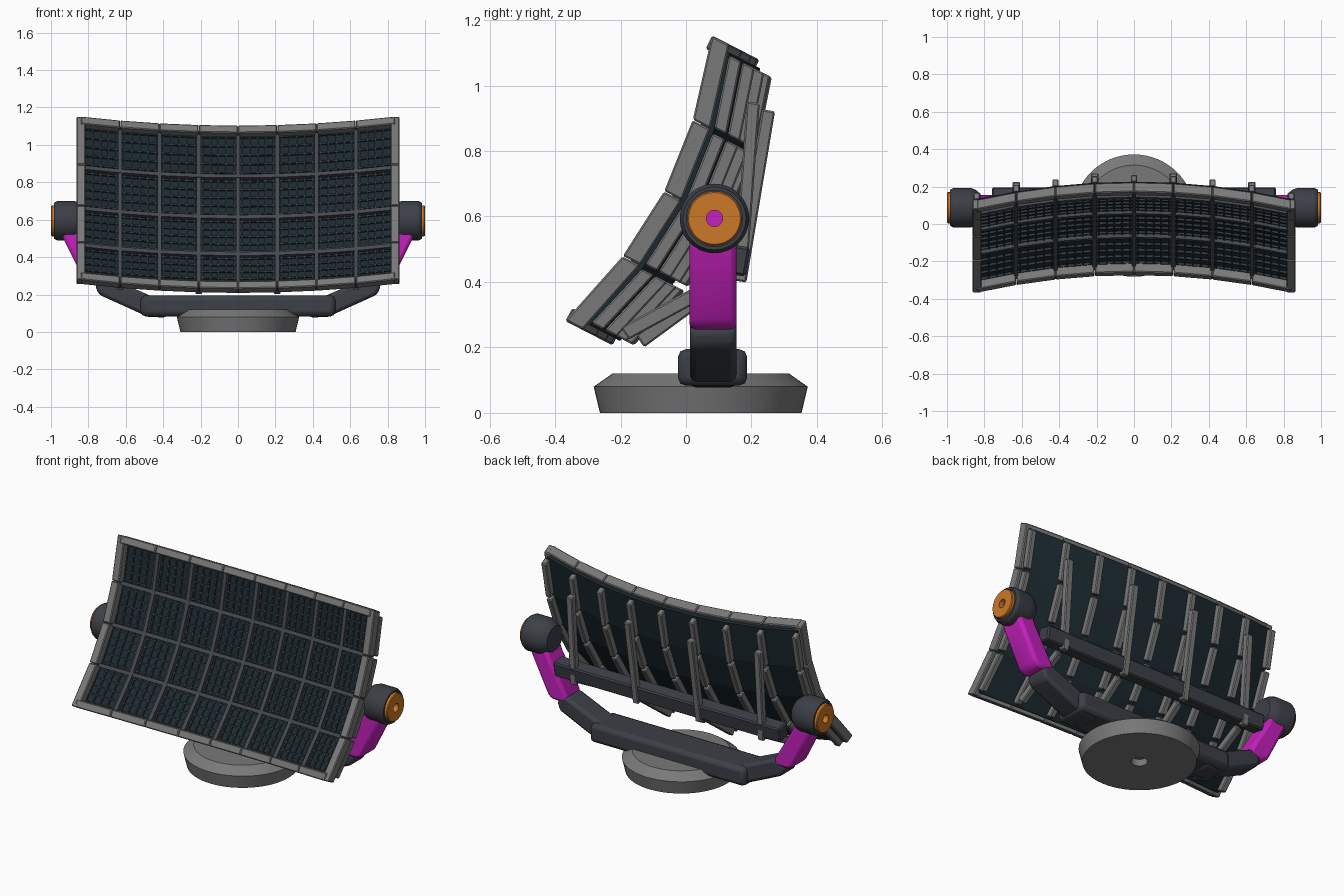
import bpy, bmesh, math
from mathutils import Vector, Matrix

if "Cube" in bpy.data.objects:
    bpy.data.objects.remove(bpy.data.objects["Cube"])


def material(name, rgb):
    m = bpy.data.materials.new(name)
    m.use_nodes = True
    m.diffuse_color = (*rgb, 1)
    m.node_tree.nodes["Principled BSDF"].inputs["Base Color"].default_value = (*rgb, 1)
    return m


GREY = material("frame_grey", (0.19, 0.19, 0.19))
SLATE = material("slate", (0.045, 0.05, 0.062))
DIVIDER = material("divider_grey", (0.06, 0.066, 0.078))
LATTICE = material("lattice_blue_grey", (0.03, 0.042, 0.055))
SHEET = material("dark_teal", (0.011, 0.023, 0.03))
MAGENTA = material("magenta", (0.55, 0.015, 0.5))
ORANGE = material("orange", (0.6, 0.19, 0.02))


def finish(name, bm, mat, bevel=0, segments=1, smooth=None):
    bmesh.ops.recalc_face_normals(bm, faces=bm.faces)
    mesh = bpy.data.meshes.new(name)
    bm.to_mesh(mesh)
    bm.free()
    mesh.materials.append(mat)
    ob = bpy.data.objects.new(name, mesh)
    bpy.context.collection.objects.link(ob)
    if smooth:
        bpy.ops.object.select_all(action='DESELECT')
        ob.select_set(True)
        bpy.context.view_layer.objects.active = ob
        bpy.ops.object.shade_smooth_by_angle(angle=math.radians(smooth))
    if bevel:
        mod = ob.modifiers.new("bevel", 'BEVEL')
        mod.width, mod.segments, mod.limit_method = bevel, segments, 'ANGLE'
    return ob


# Panel frame: x across, v up the tilted chord, w backwards along the normal
TILT = math.atan2(0.45, 0.875)
UP = Vector((0, math.sin(TILT), math.cos(TILT)))
BACK = Vector((0, math.cos(TILT), -math.sin(TILT)))
CENTRE = Vector((0, -0.145, 0.717))
HALF_X, HALF_V, COLS, ROWS = 0.84, 0.468, 8, 4


def sag_point(x, v, w=0.0):
    bowl = 0.105 * (1 - (x / HALF_X) ** 2) + 0.088 * (1 - (v / HALF_V) ** 2)
    return CENTRE + Vector((x, 0, 0)) + UP * v + BACK * (w + bowl)


def node(i, j, w=0.0):
    return sag_point(HALF_X * (2 * i / COLS - 1), HALF_V * (2 * j / ROWS - 1), w)


def in_cell(i, j, s, t, w):
    low = node(i, j, w).lerp(node(i + 1, j, w), s)
    high = node(i, j + 1, w).lerp(node(i + 1, j + 1, w), s)
    return low.lerp(high, t)


def bar(bm, a, b, width, depth, back=BACK, trim=0.0):
    """Box from a to b, with its depth running from the line along back."""
    d = (b - a).normalized()
    side = d.cross(back).normalized() * width / 2
    a, b = a + d * trim, b - d * trim
    rings = [[bm.verts.new(p + off) for off in
              (-side, side, side + back * depth, -side + back * depth)] for p in (a, b)]
    bm.faces.new(rings[0])
    bm.faces.new(rings[1])
    for k in range(4):
        n = (k + 1) % 4
        bm.faces.new((rings[0][k], rings[0][n], rings[1][n], rings[1][k]))


# Curved backing sheet
bm = bmesh.new()
layers = [[[bm.verts.new(node(i, j, w)) for j in range(ROWS + 1)]
           for i in range(COLS + 1)] for w in (0.055, 0.072)]
for g in layers:
    for i in range(COLS):
        for j in range(ROWS):
            bm.faces.new((g[i][j], g[i + 1][j], g[i + 1][j + 1], g[i][j + 1]))
for e in [e for e in bm.edges if e.is_boundary and e.verts[0] in sum(layers[0], [])]:
    front, rear = sum(layers[0], []), sum(layers[1], [])
    p, q = (front.index(v) for v in e.verts)
    bm.faces.new((front[p], front[q], rear[q], rear[p]))
finish("backing_sheet", bm, SHEET)

# Outer frame: segmented rails
bm = bmesh.new()
for i in range(COLS):
    for j in (0, ROWS):
        bar(bm, node(i, j), node(i + 1, j), 0.045, 0.058, trim=0.001)
for j in range(ROWS):
    for i in (0, COLS):
        extra = UP * 0.022
        a = node(i, j) - (extra if j == 0 else extra * 0)
        b = node(i, j + 1) + (extra if j == ROWS - 1 else extra * 0)
        bar(bm, a, b, 0.048, 0.06, trim=0.001)
finish("outer_frame", bm, GREY, 0.005)

# Dividers between the cells
bm = bmesh.new()
for i in range(COLS + 1):
    for j in range(ROWS + 1):
        if 0 < i < COLS and j < ROWS:
            bar(bm, node(i, j, 0.028), node(i, j + 1, 0.028), 0.022, 0.03)
        if 0 < j < ROWS and i < COLS:
            bar(bm, node(i, j, 0.028), node(i + 1, j, 0.028), 0.022, 0.03)
finish("cell_dividers", bm, DIVIDER)

# Fine lattice in each cell
bm = bmesh.new()
LINES = 5
for i in range(COLS):
    for j in range(ROWS):
        for k in range(LINES):
            f = (k + 0.5) / LINES
            bar(bm, in_cell(i, j, f, 0.04, 0.043), in_cell(i, j, f, 0.96, 0.043), 0.008, 0.014)
            bar(bm, in_cell(i, j, 0.04, f, 0.043), in_cell(i, j, 0.96, f, 0.043), 0.008, 0.014)
finish("cell_lattice", bm, LATTICE)

# Segmented ribs on the back
bm = bmesh.new()
for i in range(COLS + 1):
    for j in range(ROWS):
        bar(bm, node(i, j, 0.072), node(i, j + 1, 0.072), 0.034, 0.042, trim=0.008)
finish("back_ribs", bm, GREY, 0.005)

# Crossbar and the straight struts that tie it to the panel
lean = Vector((0, 0.985, -0.17))
bm = bmesh.new()
bar(bm, Vector((-0.76, 0.105, 0.475)), Vector((0.76, 0.105, 0.475)), 0.09, 0.085, lean)
finish("crossbar", bm, SLATE, 0.008)
bm = bmesh.new()
for k in (-3, -1, 1, 3):
    x = k * HALF_X / 4
    top = sag_point(x, 0.36, 0.105)
    bar(bm, Vector((x, 0.145, 0.405)), top, 0.04, 0.04, lean)
    bottom = sag_point(x, -0.43, 0.1)
    bar(bm, bottom, Vector((x, 0.11, 0.43)), 0.036, 0.045, Vector((0, 0.56, -0.83)))
finish("struts", bm, GREY, 0.005)


def lathe(name, profile, matrix, mat, steps=48, closed=False):
    bm = bmesh.new()
    vs = [bm.verts.new((r, 0, h)) for r, h in profile]
    edges = [bm.edges.new(p) for p in zip(vs, vs[1:])]
    if closed:
        edges.append(bm.edges.new((vs[-1], vs[0])))
    bmesh.ops.spin(bm, geom=vs + edges, cent=(0, 0, 0), axis=(0, 0, 1),
                   angle=math.tau, steps=steps, use_duplicate=False)
    bmesh.ops.remove_doubles(bm, verts=bm.verts, dist=1e-5)
    bm.transform(matrix)
    return finish(name, bm, mat, smooth=28)


def prism(name, outline, y0, y1, mat, sx=1, bevel=0.018):
    bm = bmesh.new()
    rings = [[bm.verts.new((x * sx, y, z)) for x, z in outline] for y in (y0, y1)]
    for r in rings:
        bm.faces.new(r)
    for k in range(len(outline)):
        n = (k + 1) % len(outline)
        bm.faces.new((rings[0][k], rings[0][n], rings[1][n], rings[1][k]))
    return finish(name, bm, mat, bevel, 2, smooth=35)


# Round base with a socket underneath
lathe("base", [(0, 0.04), (0.045, 0.04), (0.045, 0), (0.308, 0), (0.327, 0.08),
               (0.27, 0.12), (0, 0.12)], Matrix.Translation((0, 0.045, 0)), GREY, 64)

# Yoke
prism("yoke_beam", [(-0.52, 0.083), (0.52, 0.083), (0.52, 0.195), (-0.52, 0.195)],
      -0.025, 0.187, SLATE, bevel=0.025)
for side, sx in (("left", 1), ("right", -1)):
    prism(side + "_yoke_elbow", [(0.38, 0.077), (0.48, 0.08), (0.745, 0.2), (0.765, 0.25),
                                 (0.73, 0.29), (0.69, 0.29), (0.46, 0.19), (0.38, 0.18)],
          0.012, 0.154, SLATE, sx)
    prism(side + "_upper_arm", [(0.79, 0.255), (0.82, 0.272), (0.935, 0.5), (0.94, 0.56),
                                (0.84, 0.56), (0.815, 0.5), (0.7, 0.3), (0.7, 0.255)],
          0.01, 0.155, MAGENTA, sx)
    # Pivot hub, cap ring and the core seen through its hole
    turn = Matrix.Translation((0, 0.087, 0.594)) @ Matrix.Rotation(sx * math.pi / 2, 4, 'Y')
    lathe(side + "_hub", [(0, 0.82), (0.075, 0.82), (0.098, 0.85), (0.106, 0.875),
                          (0.106, 0.965), (0.096, 0.983), (0.086, 0.983), (0.086, 0.955),
                          (0, 0.955)], turn, SLATE)
    lathe(side + "_cap_ring", [(0.025, 0.95), (0.083, 0.95), (0.083, 0.995), (0.079, 1.0),
                               (0.025, 1.0)], turn, ORANGE, closed=True)
    lathe(side + "_pivot_core", [(0, 0.95), (0.026, 0.95), (0.026, 0.97), (0, 0.97)],
          turn, MAGENTA, 24)
